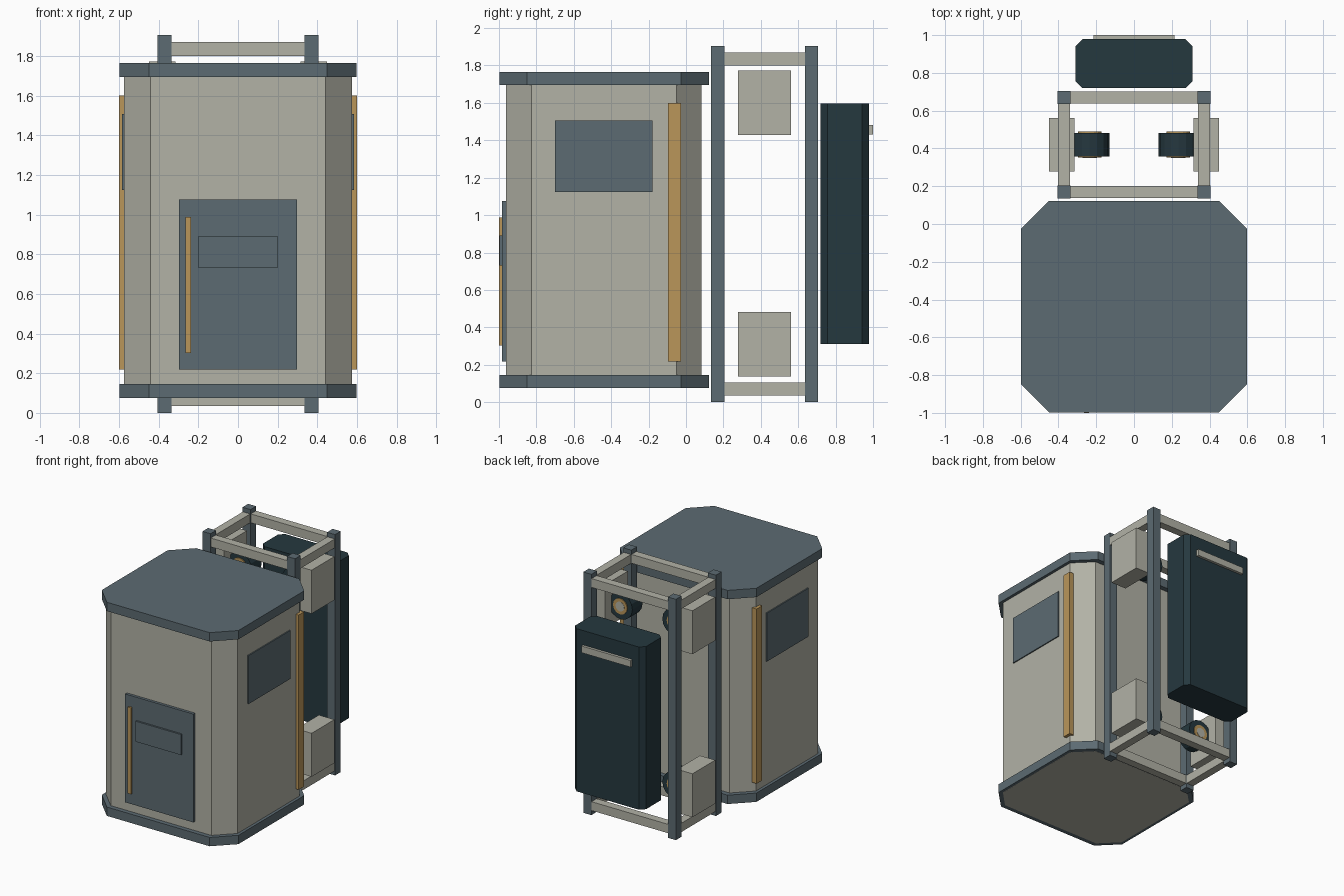
import bpy, bmesh, math
from mathutils import Matrix

if "Cube" in bpy.data.objects:
    bpy.data.objects.remove(bpy.data.objects["Cube"])


def srgb(r, g, b):
    f = lambda c: c / 12.92 if c <= 0.04045 else ((c + 0.055) / 1.055) ** 2.4
    return (f(r / 255), f(g / 255), f(b / 255), 1)


def material(name, rgb):
    m = bpy.data.materials.new(name)
    m.diffuse_color = srgb(*rgb)
    m.use_nodes = True
    m.node_tree.nodes["Principled BSDF"].inputs["Base Color"].default_value = m.diffuse_color
    return m


GREY = material("warm_grey", (178, 178, 166))
SLATE = material("slate", (92, 107, 114))
DARK = material("dark_teal", (37, 56, 63))
BRASS = material("brass", (186, 150, 90))


def finish(name, bm, mat):
    bmesh.ops.recalc_face_normals(bm, faces=bm.faces)
    me = bpy.data.meshes.new(name)
    bm.to_mesh(me)
    bm.free()
    me.materials.append(mat)
    ob = bpy.data.objects.new(name, me)
    bpy.context.collection.objects.link(ob)
    return ob


def box(name, x, y, z, mat):
    """Box from (min, max) ranges."""
    bm = bmesh.new()
    bmesh.ops.create_cube(bm, size=1)
    for v in bm.verts:
        for i, (lo, hi) in enumerate((x, y, z)):
            v.co[i] = lo if v.co[i] < 0 else hi
    return finish(name, bm, mat)


def prism(name, hx, y, z, c, mat):
    """Upright block with its four vertical corners cut by c."""
    y0, y1 = y
    pts = [(-hx + c, y0), (hx - c, y0), (hx, y0 + c), (hx, y1 - c),
           (hx - c, y1), (-hx + c, y1), (-hx, y1 - c), (-hx, y0 + c)]
    bm = bmesh.new()
    face = bm.faces.new([bm.verts.new((px, py, z[0])) for px, py in pts])
    ext = bmesh.ops.extrude_face_region(bm, geom=[face])["geom"]
    for v in ext:
        if isinstance(v, bmesh.types.BMVert):
            v.co.z = z[1]
    if not any(abs(f.normal.z) > 0.9 and f.calc_center_median().z < z[0] + 1e-4 for f in bm.faces):
        low = [v for v in bm.verts if v.co.z < z[0] + 1e-4]
        bmesh.ops.contextual_create(bm, geom=low)
    return finish(name, bm, mat)


def cylinder_y(name, x, z, r, half, mat, sides):
    """Cylinder along y, centred in the rear frame."""
    bm = bmesh.new()
    rot = Matrix.Translation((x, 0.42, z)) @ Matrix.Rotation(math.pi / 2, 4, 'X')
    bmesh.ops.create_cone(bm, cap_ends=True, segments=sides, radius1=r, radius2=r,
                          depth=2 * half, matrix=rot)
    return finish(name, bm, mat)


def span(s, a, b):
    """Range a..b mirrored to side s."""
    return (a, b) if s > 0 else (-b, -a)


# Cabin with base and roof plates
prism("cabin_body", 0.575, (-0.962, 0.083), (0.0745, 1.70), 0.135, GREY)
prism("base_plate", 0.598, (-0.997, 0.122), (0.075, 0.145), 0.148, SLATE)
prism("roof_plate", 0.598, (-0.997, 0.122), (1.695, 1.765), 0.148, SLATE)

# Door with raised panel and handle
box("door", (-0.298, 0.298), (-0.984, -0.95), (0.218, 1.075), SLATE)
box("door_panel", (-0.2, 0.2), (-0.998, -0.98), (0.73, 0.892), SLATE)
box("door_handle", (-0.265, -0.238), (-1.0, -0.98), (0.303, 0.987), BRASS)

for s, side in ((-1, "left"), (1, "right")):
    # Cabin side details
    box(f"{side}_window", span(s, 0.57, 0.584), (-0.70, -0.178), (1.123, 1.506), SLATE)
    box(f"{side}_trim_strip", span(s, 0.56, 0.599), (-0.097, -0.028), (0.218, 1.6), BRASS)

    # Frame posts
    for y, end in ((0.17, "front"), (0.67, "rear")):
        box(f"{side}_{end}_post", span(s, 0.335, 0.405), (y - 0.035, y + 0.035), (0, 1.905), SLATE)

    for z, level in ((0.07, "lower"), (1.835, "upper")):
        # Frame side rails
        box(f"{side}_{level}_side_rail", span(s, 0.338, 0.402), (0.2, 0.64), (z - 0.035, z + 0.035), GREY)

    for z, level in ((0.31, "lower"), (1.6, "upper")):
        # Side housings with rollers
        box(f"{side}_{level}_housing", span(s, 0.315, 0.45), (0.277, 0.562), (z - 0.172, z + 0.172), GREY)
        x = s * 0.235
        cylinder_y(f"{side}_{level}_roller", x, z - 0.005, 0.104, 0.063, DARK, 16)
        cylinder_y(f"{side}_{level}_roller_ring", x, z - 0.005, 0.062, 0.069, BRASS, 16)
        cylinder_y(f"{side}_{level}_roller_hub", x, z - 0.005, 0.038, 0.071, GREY, 16)

# Frame cross rails
for z, level in ((0.07, "lower"), (1.835, "upper")):
    for y, end in ((0.17, "front"), (0.67, "rear")):
        box(f"{end}_{level}_cross_rail", (-0.34, 0.34), (y - 0.032, y + 0.032), (z - 0.035, z + 0.035), GREY)

# Rear pack with grab bar
prism("rear_pack", 0.31, (0.72, 0.979), (0.31, 1.597), 0.037, DARK)
box("rear_pack_bar", (-0.215, 0.215), (0.97, 1.0), (1.43, 1.483), GREY)
